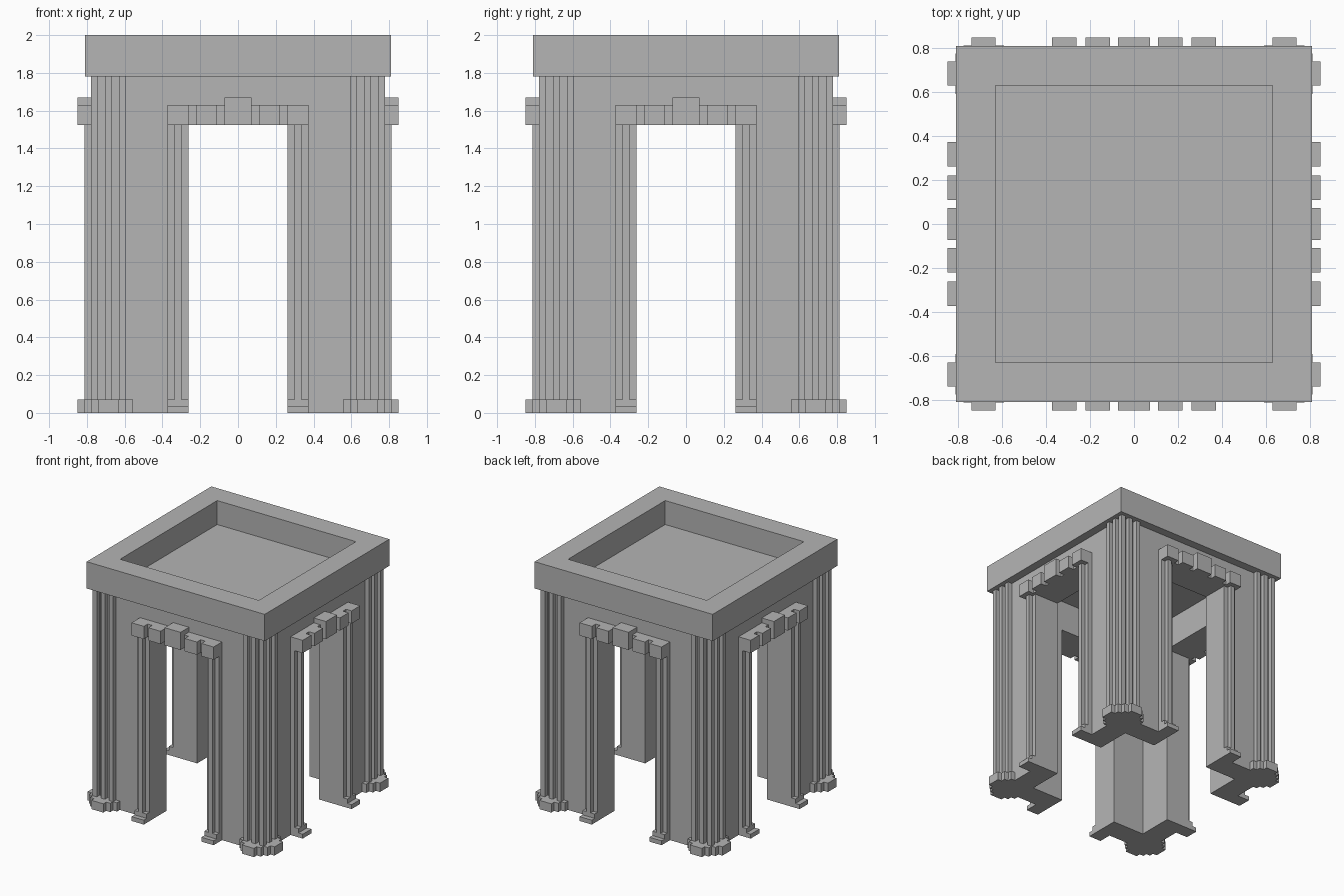
import bpy, bmesh, math
from mathutils import Matrix, Vector

cube = bpy.data.objects.get("Cube")
if cube:
    bpy.data.objects.remove(cube, do_unlink=True)

stone = bpy.data.materials.new("grey_stone")
stone.use_nodes = True
colour = (0.46, 0.46, 0.46, 1)
stone.diffuse_color = colour
stone.node_tree.nodes["Principled BSDF"].inputs["Base Color"].default_value = colour

CELL = 0.037              # module of the mouldings
TOP, SPRING = 1.78, 1.525 # wall top and opening top
OUT, INN = 0.74, 0.555    # wall faces
GATE = 0.262              # half width of the opening


def finish(bm, name, turn=0):
    bmesh.ops.recalc_face_normals(bm, faces=bm.faces)
    bm.transform(Matrix.Rotation(turn * math.pi / 2, 4, "Z"))
    mesh = bpy.data.meshes.new(name)
    bm.to_mesh(mesh)
    bm.free()
    mesh.materials.append(stone)
    obj = bpy.data.objects.new(name, mesh)
    bpy.context.collection.objects.link(obj)
    return obj


def prism(name, plan, z0, z1, turn=0):
    """Extrude a plan outline upwards."""
    bm = bmesh.new()
    face = bm.faces.new([bm.verts.new((x, y, z0)) for x, y in plan])
    ext = bmesh.ops.extrude_face_region(bm, geom=[face])
    verts = [v for v in ext["geom"] if isinstance(v, bmesh.types.BMVert)]
    bmesh.ops.translate(bm, verts=verts, vec=(0, 0, z1 - z0))
    return finish(bm, name, turn)


def box(name, x0, x1, y0, y1, z0, z1, turn=0):
    return prism(name, [(x0, y0), (x1, y0), (x1, y1), (x0, y1)], z0, z1, turn)


def fourfold(quarter, centre):
    """Repeat a quarter outline around a centre point."""
    plan = []
    for k in range(4):
        for x, y in quarter:
            v = Matrix.Rotation(k * math.pi / 2, 2) @ Vector((x, y))
            plan.append((v.x + centre[0], v.y + centre[1]))
    return plan


# Roof slab with a sunken square tray
bm = bmesh.new()
bmesh.ops.create_cube(bm, size=1)
bmesh.ops.scale(bm, vec=(1.62, 1.62, 2 - TOP), verts=bm.verts)
bmesh.ops.translate(bm, vec=(0, 0, (2 + TOP) / 2), verts=bm.verts)
top = max(bm.faces, key=lambda f: f.calc_center_median().z)
bmesh.ops.inset_region(bm, faces=[top], thickness=0.81 - 0.557)
tray = bmesh.ops.extrude_discrete_faces(bm, faces=[top])["faces"][0]
rim = list(tray.verts)
bmesh.ops.translate(bm, verts=rim, vec=(0, 0, -0.197))
finish(bm, "roof_slab")

# Outlines shared by the four corners
leg_plan = [(GATE, -OUT), (OUT, -OUT), (OUT, -GATE),
            (INN, -GATE), (INN, -INN), (GATE, -INN)]
r, groove, edge = 2.5 * CELL, 1.35 * CELL, 0.5 * CELL
flute = [(r, -r), (r, -3 * edge), (groove, -3 * edge), (groove, -edge),
         (r, -edge), (r, edge), (groove, edge), (groove, 3 * edge), (r, 3 * edge)]
c = 0.685
shaft_plan = fourfold(flute, (c, -c))
steps = [(0.165, -0.055), (0.165, 0.055), (0.128, 0.055), (0.128, 0.092),
         (0.092, 0.092), (0.092, 0.128), (0.055, 0.128)]
foot_plan = fourfold(steps, (c, -c))

for t, side in enumerate(("front", "left", "back", "right")):
    # Corner leg with its fluted column and stepped foot
    prism(f"corner_leg_{side}", leg_plan, 0, TOP, t)
    prism(f"corner_column_{side}", shaft_plan, 0.02, TOP, t)
    prism(f"corner_foot_{side}", foot_plan, 0, 0.072, t)

    # Wall above the opening
    box(f"lintel_wall_{side}", -GATE, GATE, -OUT, -INN, SPRING, TOP, t)

    # Header band, blocks and keystone
    box(f"header_band_{side}", -0.36, 0.36, -0.80, -0.72, SPRING, 1.63, t)
    box(f"keystone_{side}", -0.072, 0.072, -0.85, -0.72, SPRING, 1.67, t)
    for s in (-1, 1):
        for part, near in (("inner", 0.11), ("outer", GATE)):
            a, b = sorted((s * near, s * (near + 3 * CELL)))
            box(f"header_{part}_block_{side}", a, b, -0.85, -0.72, SPRING, 1.63, t)

        # Jamb pilaster with a raised rib and two-step foot
        a, b = sorted((s * GATE, s * (GATE + 3 * CELL)))
        box(f"jamb_pilaster_{side}", a, b, -0.777, -0.72, 0, SPRING, t)
        box(f"jamb_rib_{side}", a + CELL, b - CELL, -0.812, -0.76, 0, SPRING, t)
        box(f"jamb_foot_upper_{side}", a, b, -0.812, -0.72, 0, 0.072, t)
        box(f"jamb_foot_lower_{side}", a, b, -0.85, -0.72, 0, 0.036, t)
